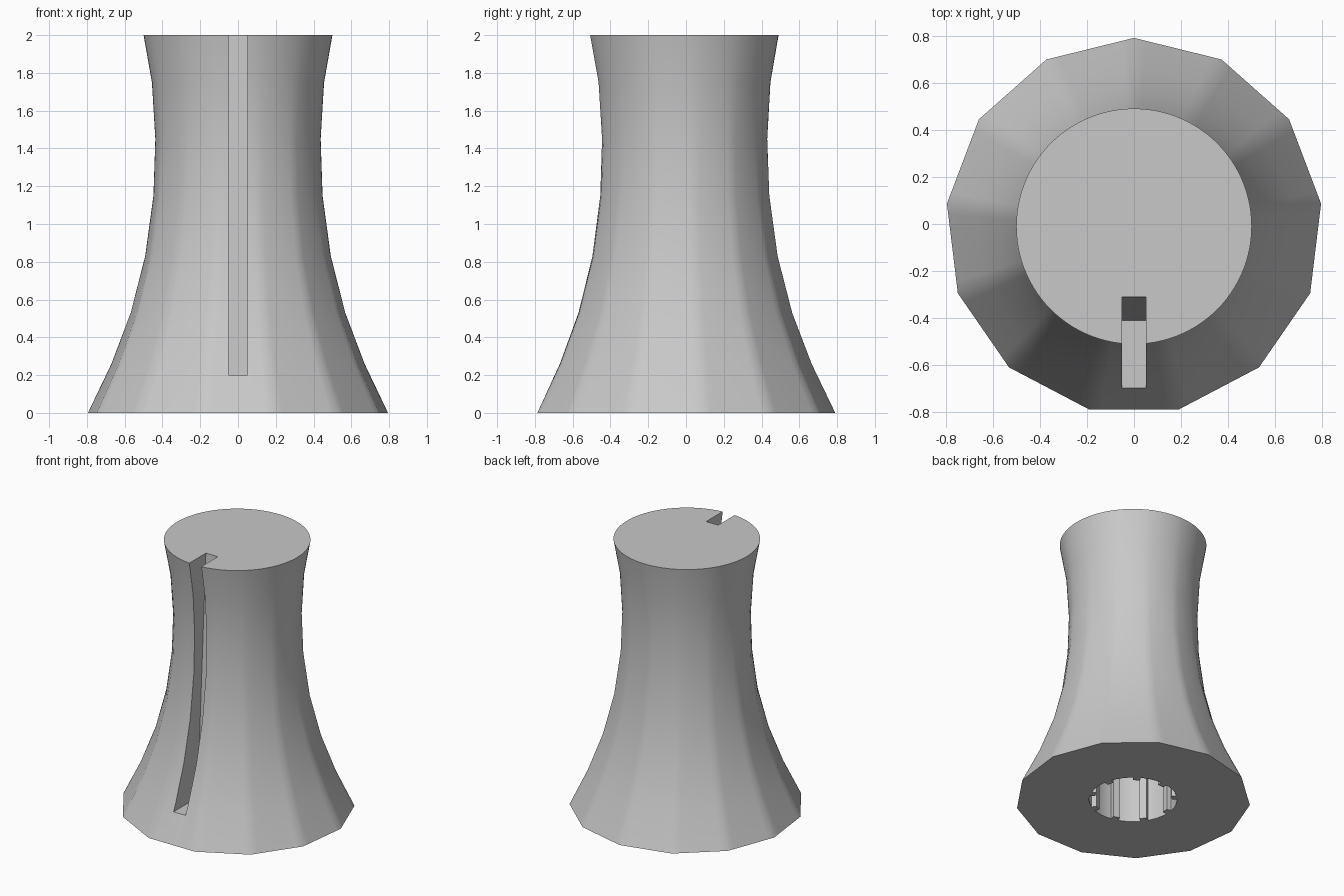
import bpy, bmesh
from math import cos, sin, pi, radians

cube = bpy.data.objects.get("Cube")
if cube:
    bpy.data.objects.remove(cube, do_unlink=True)

CENTRE_Y = -0.01
SIDES, PER_SIDE = 13, 8

grey = bpy.data.materials.new("light_grey")
grey.use_nodes = True
colour = (0.58, 0.58, 0.58, 1)
grey.diffuse_color = colour
grey.node_tree.nodes["Principled BSDF"].inputs["Base Color"].default_value = colour


def loft(name, rings):
    """Skin a list of closed point rings and cap both ends."""
    bm = bmesh.new()
    loops = [[bm.verts.new(p) for p in ring] for ring in rings]
    n = len(loops[0])
    for low, high in zip(loops, loops[1:]):
        for i in range(n):
            j = (i + 1) % n
            bm.faces.new((low[i], low[j], high[j], high[i]))
    bm.faces.new(loops[0][::-1])
    bm.faces.new(loops[-1])
    bmesh.ops.recalc_face_normals(bm, faces=bm.faces)
    mesh = bpy.data.meshes.new(name)
    bm.to_mesh(mesh)
    bm.free()
    mesh.materials.append(grey)
    obj = bpy.data.objects.new(name, mesh)
    bpy.context.collection.objects.link(obj)
    return obj


def body_ring(z, radius):
    """Polygon at the foot that turns gradually into a circle at the top."""
    points = []
    for i in range(SIDES * PER_SIDE):
        step = 2 * pi / SIDES
        a = step * i / PER_SIDE
        local = a % step - step / 2
        if i % PER_SIDE == 0:
            local = step / 2
        flat = cos(step / 2) / cos(local)
        r = radius * (flat + (1 - flat) * z / 2)
        points.append((r * cos(a + pi / 2), CENTRE_Y + r * sin(a + pi / 2), z))
    return points


def socket_ring(z, ribs=9, steps=12):
    """Round hole outline with short inward ribs."""
    points = []
    for k in range(ribs):
        mid = radians(215) + k * 2 * pi / ribs
        half = 0.09
        rib = [(mid - half, 0.3), (mid - half, 0.265),
               (mid + half, 0.265), (mid + half, 0.3)]
        gap = 2 * pi / ribs - 2 * half
        arc = [(mid + half + gap * s / steps, 0.3) for s in range(1, steps)]
        points += [(r * cos(a), CENTRE_Y + r * sin(a), z) for a, r in rib + arc]
    return points


def cut(target, cutter):
    cutter.hide_render = True
    mod = target.modifiers.new("cut", 'BOOLEAN')
    mod.operation = 'DIFFERENCE'
    mod.solver = 'EXACT'
    mod.object = cutter
    bpy.ops.object.modifier_apply(modifier=mod.name)
    bpy.data.objects.remove(cutter, do_unlink=True)


# Waisted knob body
profile = [(0, 0.8), (0.26, 0.675), (0.53, 0.572), (0.83, 0.495),
           (1.15, 0.451), (1.45, 0.44), (1.75, 0.457), (2, 0.5)]
body = loft("knob_body", [body_ring(z, r) for z, r in profile])
bpy.ops.object.select_all(action='DESELECT')
bpy.context.view_layer.objects.active = body
body.select_set(True)

# Pointer slot down the front, with a sloping back wall
slot_side = [(-0.305, 2.1), (-0.41, 0.2), (-1, 0.2), (-1, 2.1)]
cut(body, loft("slot_cutter", [[(x, y, z) for y, z in slot_side]
                               for x in (-0.05, 0.05)]))

# Ribbed shaft socket in the underside
cut(body, loft("socket_cutter", [socket_ring(z) for z in (-0.1, 1.0)]))

bpy.ops.object.shade_smooth_by_angle(angle=radians(30))
